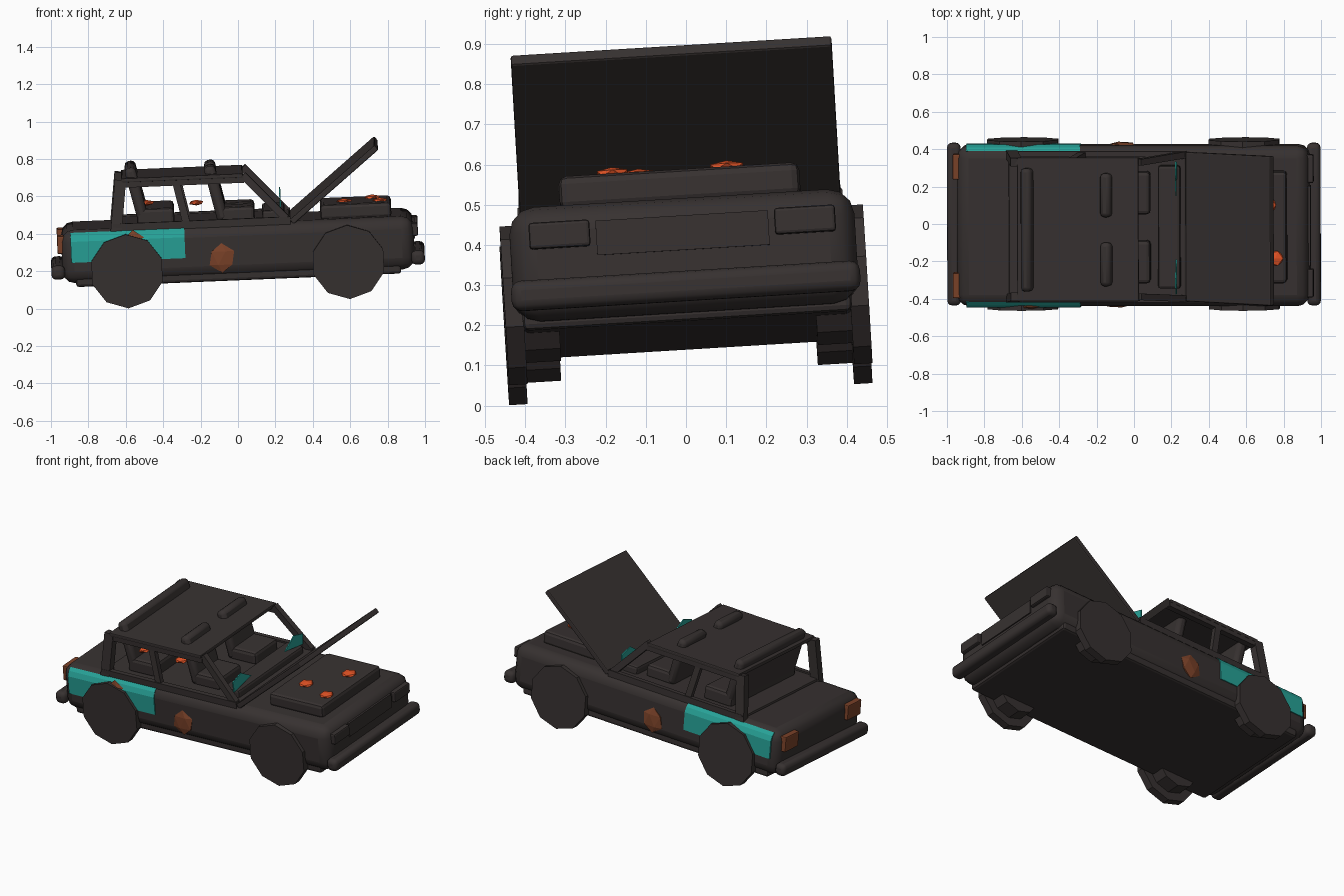
import bpy, bmesh, math
from mathutils import Matrix, Vector

cube = bpy.data.objects.get("Cube")
if cube:
    bpy.data.objects.remove(cube)


def material(name, color):
    m = bpy.data.materials.new(name)
    m.use_nodes = True
    m.diffuse_color = (*color, 1)
    m.node_tree.nodes["Principled BSDF"].inputs["Base Color"].default_value = (*color, 1)
    return m


CHARCOAL = material("burnt charcoal", (0.038, 0.031, 0.030))
TEAL = material("teal paint", (0.02, 0.36, 0.31))
RUST = material("rust", (0.20, 0.055, 0.022))
EMBER = material("ember orange", (0.75, 0.085, 0.018))

# The whole wreck leans to its right and sits nose up
PIVOT = Vector((0, 0, 0.25))
TILT = (Matrix.Translation(PIVOT) @ Matrix.Rotation(math.radians(-2.4), 4, "Y")
        @ Matrix.Rotation(math.radians(3.5), 4, "X") @ Matrix.Translation(-PIVOT))


def finish(bm, name, mat, local=Matrix(), bevel=0, segments=2, smooth=False):
    bmesh.ops.recalc_face_normals(bm, faces=bm.faces)
    mesh = bpy.data.meshes.new(name)
    bm.to_mesh(mesh)
    bm.free()
    mesh.materials.append(mat)
    ob = bpy.data.objects.new(name, mesh)
    bpy.context.collection.objects.link(ob)
    ob.matrix_world = TILT @ local
    if bevel:
        mod = ob.modifiers.new("soft edges", "BEVEL")
        mod.width, mod.segments = bevel, segments
    if smooth:
        bpy.ops.object.select_all(action="DESELECT")
        ob.select_set(True)
        bpy.context.view_layer.objects.active = ob
        bpy.ops.object.shade_smooth_by_angle(angle=math.radians(40))
    return ob


def box(name, x, y, z, mat=CHARCOAL, **kw):
    """Box from (min, max) pairs."""
    bm = bmesh.new()
    bmesh.ops.create_cube(bm, size=1)
    bmesh.ops.scale(bm, verts=bm.verts, vec=(x[1] - x[0], y[1] - y[0], z[1] - z[0]))
    mid = Matrix.Translation((sum(x) / 2, sum(y) / 2, sum(z) / 2))
    return finish(bm, name, mat, mid, **kw)


def beam(name, a, b, wide, thick, mat=CHARCOAL, **kw):
    """Box running from a to b, wide across the car."""
    a, b = Vector(a), Vector(b)
    along = (b - a).normalized()
    side = (Vector((0, 1, 0)) - along * along.y).normalized()
    frame = Matrix((along, side, along.cross(side))).transposed().to_4x4()
    bm = bmesh.new()
    bmesh.ops.create_cube(bm, size=1)
    bmesh.ops.scale(bm, verts=bm.verts, vec=((b - a).length, wide, thick))
    return finish(bm, name, mat, Matrix.Translation((a + b) / 2) @ frame, **kw)


def rod(name, centre, radius, length, sides, **kw):
    """Cylinder lying across the car."""
    bm = bmesh.new()
    bmesh.ops.create_cone(bm, cap_ends=True, segments=sides, radius1=radius, radius2=radius, depth=length)
    return finish(bm, name, CHARCOAL, Matrix.Translation(centre) @ Matrix.Rotation(math.pi / 2, 4, "X"), **kw)


def blob(name, centre, size, mat, subdivisions=1):
    bm = bmesh.new()
    bmesh.ops.create_icosphere(bm, subdivisions=subdivisions, radius=1)
    bmesh.ops.scale(bm, verts=bm.verts, vec=size)
    return finish(bm, name, mat, Matrix.Translation(centre))


def prism(name, points, offset, mat):
    """Polygon extruded along x."""
    bm = bmesh.new()
    face = bm.faces.new([bm.verts.new(p) for p in points])
    new = bmesh.ops.extrude_face_region(bm, geom=[face])["geom"]
    bmesh.ops.translate(bm, vec=(offset, 0, 0), verts=[v for v in new if isinstance(v, bmesh.types.BMVert)])
    return finish(bm, name, mat)


# Body shell and underside
box("body", (-0.94, 0.945), (-0.43, 0.43), (0.195, 0.48), bevel=0.065, segments=3, smooth=True)
box("chassis", (-0.87, 0.87), (-0.41, 0.41), (0.175, 0.235), bevel=0.015)
box("cabin_base", (-0.66, 0.29), (-0.385, 0.385), (0.46, 0.495), bevel=0.01)

# Bumpers
for name, x in (("front_bumper", 0.963), ("rear_bumper", -0.963)):
    box(name, (x - 0.036, x + 0.036), (-0.435, 0.435), (0.22, 0.295), bevel=0.025, segments=3, smooth=True)

# Nose and tail fittings
box("grille", (0.93, 0.952), (-0.215, 0.215), (0.348, 0.434))
for side, s in (("left", 1), ("right", -1)):
    def across(a, b):
        return tuple(sorted((a * s, b * s)))

    box(side + "_headlight", (0.92, 0.968), across(0.23, 0.382), (0.372, 0.438), bevel=0.008)
    box(side + "_tail_light", (-0.962, -0.92), across(0.25, 0.385), (0.355, 0.45), RUST, bevel=0.006)

    # Wheels with narrower inner drums
    for end, x in (("rear", -0.595), ("front", 0.59)):
        rod(f"{side}_{end}_wheel", (x, 0.43 * s, 0.251), 0.198, 0.046, 10)
        rod(f"{side}_{end}_drum", (x, 0.365 * s, 0.251), 0.145, 0.09, 10)

    # Unburnt paint over the rear shoulder
    skin = ((0.436, 0.308), (0.436, 0.42), (0.423, 0.45), (0.405, 0.467), (0.39, 0.45), (0.40, 0.308))
    prism(side + "_rear_paint", [(-0.89, y * s, z) for y, z in skin], 0.61, TEAL)

    # Cabin frame
    beam(side + "_windshield_pillar", (0.045, 0.36 * s, 0.735), (0.275, 0.385 * s, 0.485), 0.035, 0.04)
    beam(side + "_middle_pillar", (-0.315, 0.365 * s, 0.72), (-0.265, 0.385 * s, 0.485), 0.03, 0.04)
    beam(side + "_rear_pillar", (-0.61, 0.36 * s, 0.735), (-0.645, 0.385 * s, 0.455), 0.045, 0.06)
    beam(side + "_roof_rail", (-0.62, 0.365 * s, 0.715), (0.05, 0.365 * s, 0.715), 0.035, 0.04)
    beam(side + "_belt_rail", (-0.66, 0.39 * s, 0.482), (0.29, 0.39 * s, 0.482), 0.03, 0.045)

    # Front seats, their backs breaking through the roof
    box(side + "_front_seat", (-0.09, 0.10), across(0.07, 0.30), (0.48, 0.565), bevel=0.02)
    beam(side + "_front_seat_back", (-0.07, 0.185 * s, 0.49), (-0.135, 0.185 * s, 0.785),
         0.235, 0.06, bevel=0.022, smooth=True)

    # Broken windshield glass
    shard = ((0.17, 0.565), (0.35, 0.535), (0.355, 0.60), (0.27, 0.625))
    prism(side + "_glass_shard", [(0.235, y * s, z) for y, z in shard], 0.007, TEAL)

    # Rust patch on the door
    blob(side + "_door_rust", (-0.085 if s < 0 else -0.06, 0.43 * s, 0.30), (0.075, 0.014, 0.08), RUST)

blob("rear_fender_rust", (-0.555, -0.432, 0.395), (0.065, 0.014, 0.075), RUST)

# Roof, rear bench and dashboard
box("roof", (-0.605, 0.045), (-0.385, 0.385), (0.722, 0.745), bevel=0.006)
box("rear_seat", (-0.53, -0.33), (-0.33, 0.33), (0.48, 0.575), bevel=0.02)
beam("rear_seat_back", (-0.49, 0, 0.49), (-0.56, 0, 0.795), 0.66, 0.06, bevel=0.022, smooth=True)
box("dashboard", (0.14, 0.26), (-0.33, 0.33), (0.48, 0.54), bevel=0.015)

# Raised hood over the engine
beam("hood", (0.295, 0, 0.475), (0.765, 0, 0.855), 0.80, 0.032, bevel=0.006)
box("engine", (0.45, 0.83), (-0.30, 0.30), (0.47, 0.555), bevel=0.02)

# Glowing embers
for i, (x, y, z, r) in enumerate(((0.58, -0.10, 0.557, 0.048), (0.73, 0.12, 0.558, 0.048),
                                  (0.77, -0.165, 0.557, 0.045), (-0.475, -0.23, 0.60, 0.045),
                                  (-0.21, -0.23, 0.59, 0.042))):
    blob(f"ember_{i + 1}", (x, y, z), (r, r, 0.015), EMBER)
